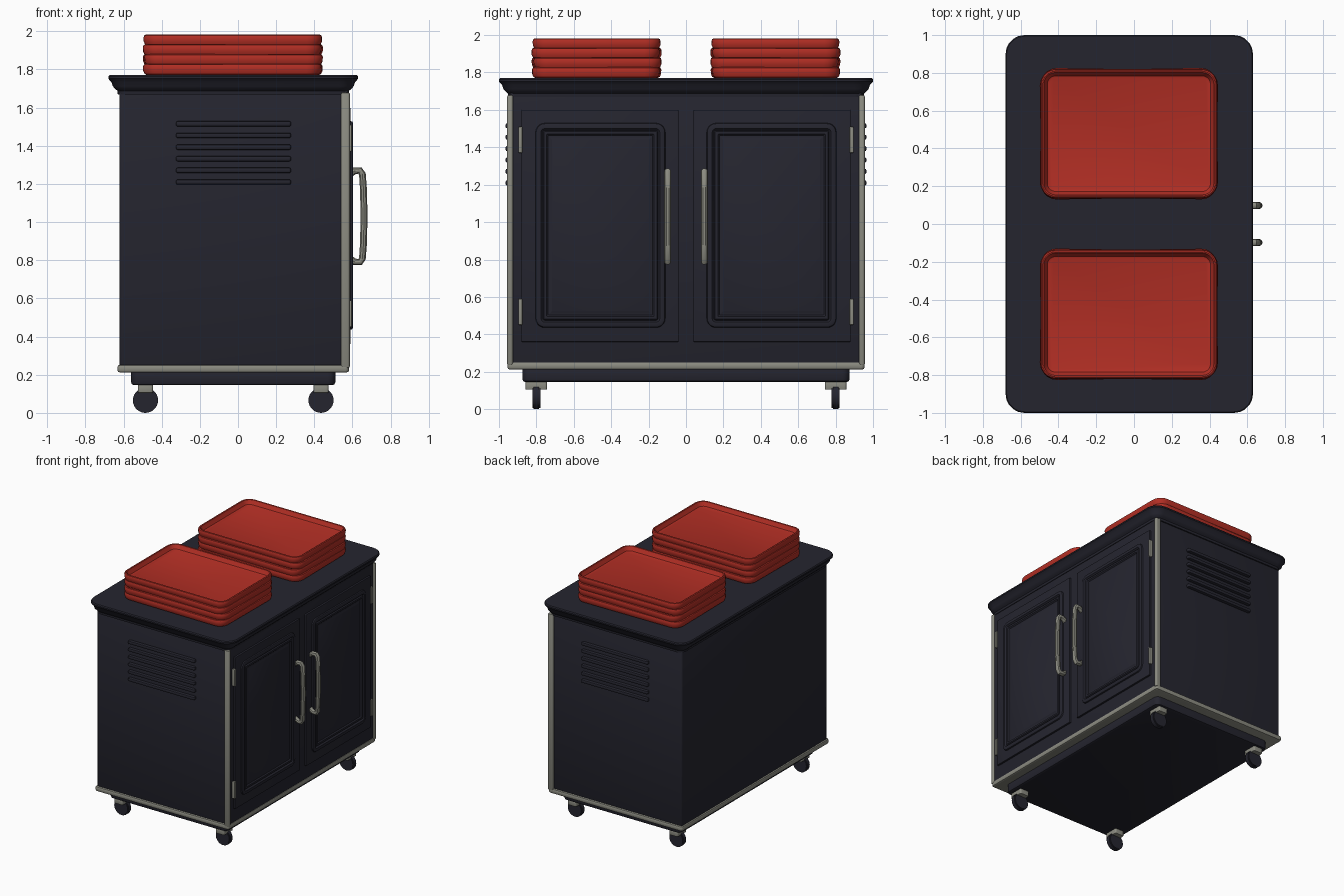
import bpy, bmesh, math
from mathutils import Matrix, Vector

cube = bpy.data.objects.get("Cube")
if cube:
    bpy.data.objects.remove(cube, do_unlink=True)


def material(name, rgb):
    m = bpy.data.materials.new(name)
    m.use_nodes = True
    m.diffuse_color = (*rgb, 1)
    bsdf = m.node_tree.nodes["Principled BSDF"]
    bsdf.inputs["Base Color"].default_value = (*rgb, 1)
    bsdf.inputs["Roughness"].default_value = 0.6
    return m


NAVY = material("dark navy", (0.018, 0.018, 0.028))
GREY = material("warm grey metal", (0.26, 0.26, 0.22))
RED = material("tray red", (0.45, 0.028, 0.018))

# Maps a panel's local x, y, height to the world's y, z, x
DOOR_SIDE = Matrix(((0, 0, 1, 0), (1, 0, 0, 0), (0, 1, 0, 0), (0, 0, 0, 1)))


def finish(name, bm, mat, matrix=Matrix()):
    bmesh.ops.recalc_face_normals(bm, faces=bm.faces)
    mesh = bpy.data.meshes.new(name)
    bm.to_mesh(mesh)
    bm.free()
    mesh.transform(matrix)
    mesh.materials.append(mat)
    ob = bpy.data.objects.new(name, mesh)
    bpy.context.collection.objects.link(ob)
    smooth(ob)
    return ob


def smooth(ob):
    bpy.ops.object.select_all(action="DESELECT")
    ob.select_set(True)
    bpy.context.view_layer.objects.active = ob
    bpy.ops.object.shade_smooth_by_angle(angle=math.radians(35))


def outline(x0, x1, y0, y1, r, inset, steps=5):
    """Rounded rectangle shrunk by an inset."""
    r = max(r - inset, 0.004)
    d = inset + r
    corners = ((x1 - d, y1 - d), (x0 + d, y1 - d), (x0 + d, y0 + d), (x1 - d, y0 + d))
    return [(cx + r * math.cos(a), cy + r * math.sin(a))
            for q, (cx, cy) in enumerate(corners)
            for a in [(q + i / steps) * math.pi / 2 for i in range(steps + 1)]]


def loft(name, rect, r, profile, mat, matrix=Matrix()):
    """Stack rounded rectangles along a profile of (inset, height)."""
    bm = bmesh.new()
    rings = [[bm.verts.new((x, y, h)) for x, y in outline(*rect, r, inset)]
             for inset, h in profile]
    n = len(rings[0])
    for a, b in zip(rings, rings[1:]):
        for i in range(n):
            j = (i + 1) % n
            bm.faces.new((a[i], a[j], b[j], b[i]))
    bm.faces.new(rings[0][::-1])
    bm.faces.new(rings[-1])
    return finish(name, bm, mat, matrix)


def slab(name, rect, r, z0, z1, mat, b=0.008, matrix=Matrix()):
    """Rounded block with softened top and bottom edges."""
    profile = [(b, z0), (b * 0.3, z0 + b * 0.3), (0, z0 + b),
               (0, z1 - b), (b * 0.3, z1 - b * 0.3), (b, z1)]
    return loft(name, rect, r, profile, mat, matrix)


# Cabinet shell, plinth and worktop
slab("cabinet_body", (-0.62, 0.575, -0.94, 0.94), 0.015, 0.22, 1.70, NAVY)
slab("plinth", (-0.56, 0.51, -0.875, 0.875), 0.04, 0.145, 0.23, NAVY, 0.015)
slab("bottom_trim", (-0.632, 0.582, -0.955, 0.955), 0.02, 0.212, 0.252, GREY, 0.012)
loft("worktop", (-0.68, 0.63, -1, 1), 0.1,
     [(0.05, 1.67), (0.048, 1.688), (0.04, 1.695), (0.034, 1.70), (0.024, 1.712),
      (0.016, 1.735), (0.006, 1.745), (0, 1.752), (0, 1.762), (0.006, 1.77)], NAVY)

for side, s in (("right", -1), ("left", 1)):
    def span(a, b):
        return tuple(sorted((s * a, s * b)))

    # Corner strip
    slab(f"corner_strip_{side}", (0.54, 0.586, *span(0.925, 0.956)), 0.012,
         0.235, 1.68, GREY)

    # Door slab with raised, stepped moulding
    slab(f"door_{side}", (*span(0.04, 0.88), 0.36, 1.60), 0.006,
         0.56, 0.59, NAVY, 0.004, DOOR_SIDE)
    steps = [(0, 0), (0.004, 0.011), (0.012, 0.015), (0.03, 0.015), (0.04, 0.004),
             (0.046, 0.012), (0.06, 0.012), (0.068, 0.003), (0.08, 0.003),
             (0.088, 0.008)]
    loft(f"door_moulding_{side}", (*span(0.11, 0.805), 0.435, 1.53), 0.05,
         [(i, 0.588 + h) for i, h in steps], NAVY, DOOR_SIDE)

    # Hinges
    for level, z in (("lower", 0.52), ("upper", 1.44)):
        slab(f"hinge_{level}_{side}", (*span(0.875, 0.896), z - 0.07, z + 0.07),
             0.006, 0.565, 0.597, GREY, 0.005, DOOR_SIDE)

    # Bowed handle
    upper = [(0.585, 1.25), (0.61, 1.268), (0.64, 1.27), (0.652, 1.25), (0.657, 1.18)]
    lower = [(x, 2.06 - z) for x, z in reversed(upper)]
    path = upper + [(0.661, 1.03)] + lower
    curve = bpy.data.curves.new("handle_path", "CURVE")
    curve.dimensions = "3D"
    curve.bevel_depth = 0.019
    curve.bevel_resolution = 3
    curve.use_fill_caps = True
    spline = curve.splines.new("POLY")
    spline.points.add(len(path) - 1)
    for p, (x, z) in zip(spline.points, path):
        p.co = (x, s * 0.098, z, 1)
    curve.materials.append(GREY)
    handle = bpy.data.objects.new(f"handle_{side}", curve)
    bpy.context.collection.objects.link(handle)
    bpy.ops.object.select_all(action="DESELECT")
    handle.select_set(True)
    bpy.context.view_layer.objects.active = handle
    bpy.ops.object.convert(target="MESH")
    smooth(handle)

    # Vent louvres on the end wall
    for i in range(6):
        z = 1.21 + i * 0.061
        slab(f"vent_{side}_{i + 1}", (-0.325, 0.278, *span(0.93, 0.965)), 0.012,
             z - 0.014, z + 0.014, NAVY, 0.009)

    # Casters
    for end, x in (("back", -0.485), ("door", 0.435)):
        slab(f"caster_bracket_{end}_{side}", (x - 0.04, x + 0.04, *span(0.742, 0.858)),
             0.012, 0.105, 0.15, GREY, 0.004)
        bm = bmesh.new()
        bmesh.ops.create_cone(bm, cap_ends=True, segments=28, radius1=0.066,
                              radius2=0.066, depth=0.042)
        rims = [e for e in bm.edges if abs(e.verts[0].co.z - e.verts[1].co.z) < 1e-5]
        bmesh.ops.bevel(bm, geom=rims, offset=0.006, segments=2, affect="EDGES")
        place = Matrix.Translation((x, s * 0.80, 0.066)) @ Matrix.Rotation(math.pi / 2, 4, "X")
        finish(f"caster_wheel_{end}_{side}", bm, NAVY, place)

    # Stack of trays, each turned slightly
    tray = [(0.022, 0), (0.008, 0.008), (0.001, 0.024), (0, 0.046), (0.004, 0.056),
            (0.011, 0.06), (0.018, 0.057), (0.024, 0.045), (0.036, 0.026), (0.046, 0.022)]
    for i, turn in enumerate((0.6, -0.8, 0.9, 0)):
        place = (Matrix.Translation(Vector((-0.027, s * 0.478, 1.769 + i * 0.051)))
                 @ Matrix.Rotation(math.radians(turn * s), 4, "Z"))
        loft(f"tray_{side}_{i + 1}", (-0.468, 0.468, -0.342, 0.342), 0.08, tray, RED, place)
